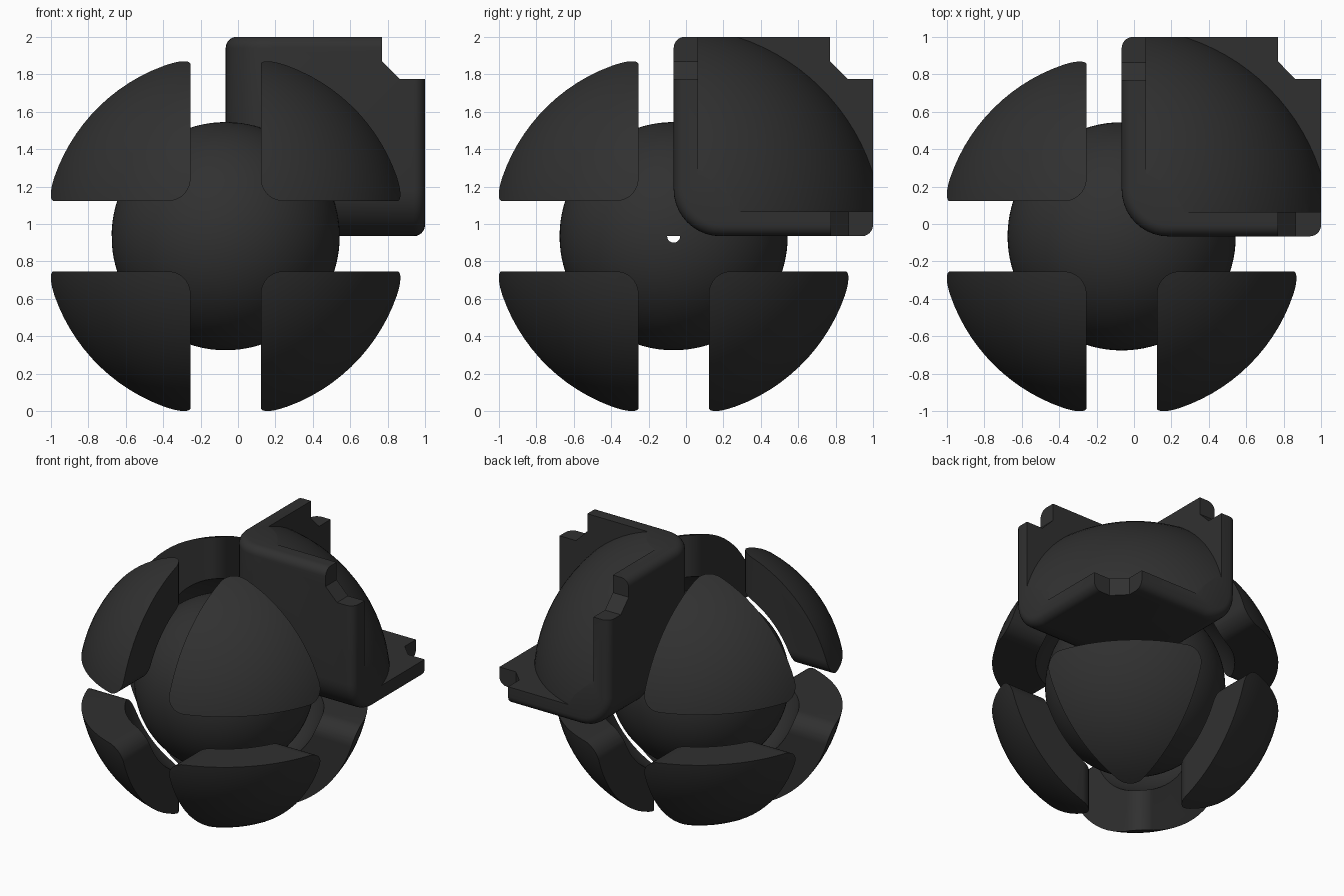
import bpy, bmesh, math
from mathutils import Vector, Matrix
from itertools import product

if "Cube" in bpy.data.objects:
    bpy.data.objects.remove(bpy.data.objects["Cube"])

C = Vector((-0.066, -0.066, 0.935))   # centre of the ball
mat = bpy.data.materials.new("dark_grey")
mat.diffuse_color = (0.03, 0.03, 0.03, 1)
mat.use_nodes = True
mat.node_tree.nodes["Principled BSDF"].inputs["Base Color"].default_value = mat.diffuse_color


def finish(name, bm):
    bmesh.ops.recalc_face_normals(bm, faces=bm.faces)
    me = bpy.data.meshes.new(name)
    bm.to_mesh(me)
    bm.free()
    ob = bpy.data.objects.new(name, me)
    ob.location = C
    bpy.context.collection.objects.link(ob)
    me.materials.append(mat)
    return ob


def sphere(name, r):
    bm = bmesh.new()
    bmesh.ops.create_uvsphere(bm, u_segments=96, v_segments=48, radius=r)
    return finish(name, bm)


def corner_box(name, lo, hi, r=0, rim=0, signs=(1, 1, 1)):
    """Cube lo..hi whose three inner edges are rounded by r, outer rims by rim."""
    bm = bmesh.new()
    bmesh.ops.create_cube(bm, size=hi - lo, matrix=Matrix.Translation([(lo + hi) / 2] * 3))
    if r:
        edges = [e for e in bm.edges
                 if sum(all(v.co[i] < lo + 1e-4 for v in e.verts) for i in range(3)) == 2]
        bmesh.ops.bevel(bm, geom=edges, offset=r, offset_type='OFFSET', segments=10,
                        profile=0.5, affect='EDGES')
    if rim:
        bm.normal_update()
        edges = [e for e in bm.edges if len(e.link_faces) == 2 and
                 sorted(max(f.normal) > 0.9 for f in e.link_faces) == [False, True]]
        bmesh.ops.bevel(bm, geom=edges, offset=rim, offset_type='OFFSET', segments=6,
                        profile=0.5, affect='EDGES')
    bmesh.ops.transform(bm, matrix=Matrix.Diagonal((*signs, 1)), verts=bm.verts)
    return finish(name, bm)


def prism(name, pts, axis, a, b):
    """Extrude a 2D outline along an axis."""
    bm = bmesh.new()

    def place(p, d):
        q = list(p)
        q.insert(axis, d)
        return bm.verts.new(q)
    face = bm.faces.new([place(p, a) for p in pts])
    ext = bmesh.ops.extrude_face_region(bm, geom=[face])
    move = Vector((0, 0, 0))
    move[axis] = b - a
    bmesh.ops.translate(bm, vec=move, verts=[v for v in ext['geom'] if isinstance(v, bmesh.types.BMVert)])
    return finish(name, bm)


def cut(ob, cutter, op='DIFFERENCE'):
    cutter.hide_render = True
    m = ob.modifiers.new("cut", 'BOOLEAN')
    m.object, m.operation, m.solver = cutter, op, 'EXACT'
    bpy.context.view_layer.update()
    me = bpy.data.meshes.new_from_object(ob.evaluated_get(bpy.context.evaluated_depsgraph_get()))
    ob.modifiers.clear()
    ob.data = me


def smooth(ob):
    bpy.ops.object.select_all(action='DESELECT')
    ob.select_set(True)
    bpy.context.view_layer.objects.active = ob
    bpy.ops.object.shade_smooth_by_angle(angle=math.radians(25))


helpers = []

# inner ball with a small half-round pin hole
core = sphere("core_ball", 0.61)
half = [(0.035 * math.cos(t), -0.035 * math.sin(t)) for t in [math.pi * i / 10 for i in range(11)]]
pin = prism("pin_cutter", half, 0, -1, 1)
cut(core, pin)
helpers.append(pin)
smooth(core)

# seven shell segments around the ball
outer, inner = sphere("outer_cutter", 0.987), sphere("inner_cutter", 0.70)
helpers += [outer, inner]
for s in product((-1, 1), repeat=3):
    if s == (1, 1, 1):
        continue
    seg = corner_box("shell_segment", 0.188, 1.3, 0.12, 0, s)
    cut(seg, outer, 'INTERSECT')
    cut(seg, inner)
    smooth(seg)

# eighth corner: three plates around a round bulge, plate corners notched
block = corner_box("corner_block", 0, 1.066, 0.25, 0.06)
recess = corner_box("recess_cutter", 0.131, 1.5)
bulge = sphere("bulge_cutter", 1.125)
cut(recess, bulge)
cut(block, recess)
helpers += [recess, bulge]
notch = [(0.836, 1.3), (0.836, 0.935), (0.93, 0.84), (1.3, 0.84), (1.3, 1.3)]
for axis in range(3):
    flip = [(b, a) for a, b in notch]
    # the top view and side views share the same notch orientation
    n = prism("notch_cutter", notch, axis, -0.1, 0.2)
    cut(block, n)
    helpers.append(n)
smooth(block)

for h in helpers:
    bpy.data.objects.remove(h)
